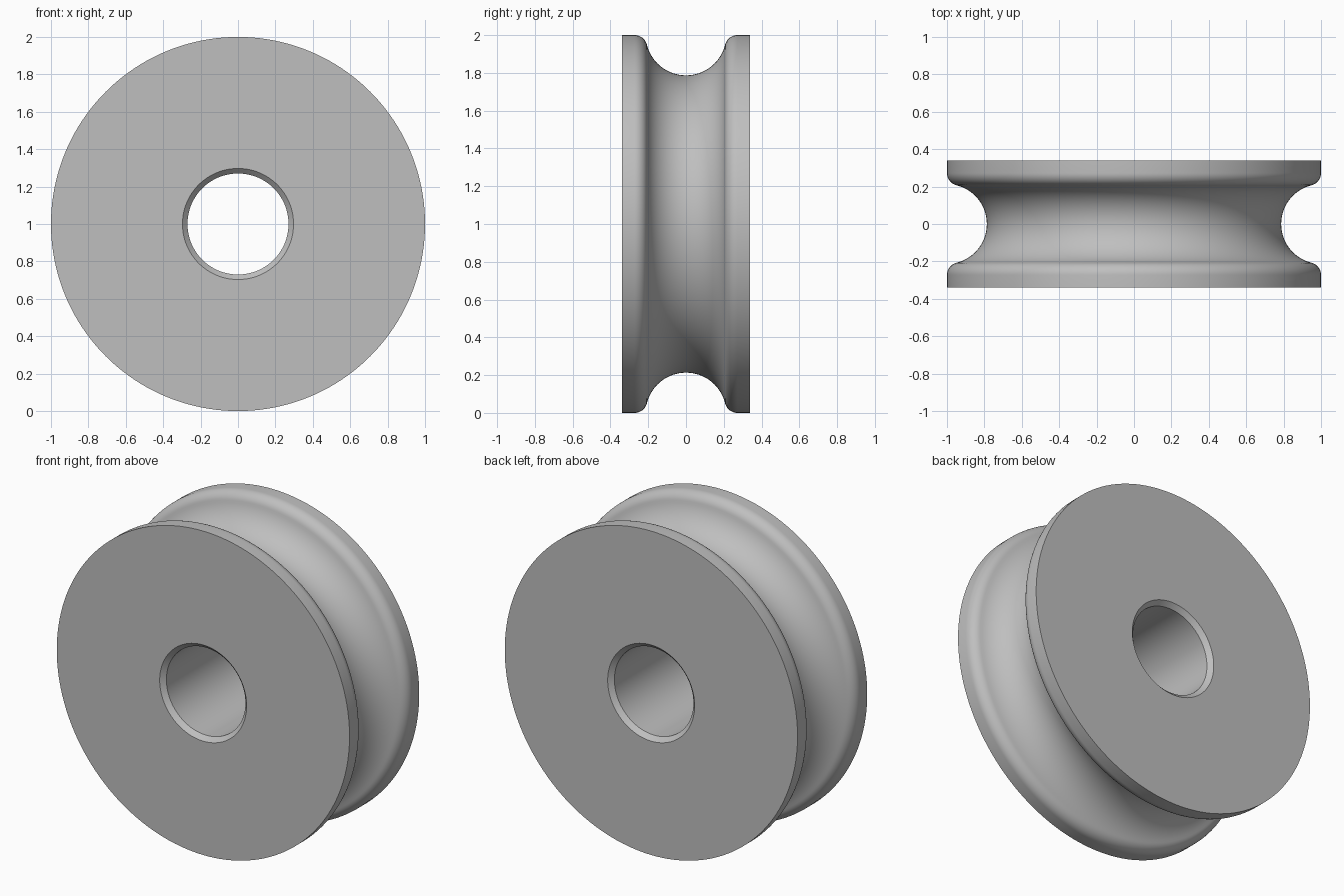
import bpy, bmesh, math
from mathutils import Matrix, Vector

cube = bpy.data.objects.get("Cube")
if cube:
    bpy.data.objects.remove(cube, do_unlink=True)

HALF_WIDTH = 0.34
RIM, BORE, CHAMFER = 1.0, 0.27, 0.027
GROOVE, FILLET = 0.213, 0.068
SEGMENTS = 160

grey = bpy.data.materials.new("light grey")
grey.use_nodes = True
colour = (0.52, 0.52, 0.52, 1)
grey.diffuse_color = colour
grey.node_tree.nodes["Principled BSDF"].inputs["Base Color"].default_value = colour


def arc(cy, cr, radius, start, end, steps):
    """Points (y, r) along an arc, angles measured from +y towards +r."""
    angles = [start + (end - start) * i / steps for i in range(steps + 1)]
    return [(cy + radius * math.cos(a), cr + radius * math.sin(a)) for a in angles]


# Half profile: groove floor, rounded lip, rim, flat side, chamfered bore
lip_y = math.sqrt((GROOVE + FILLET) ** 2 - FILLET ** 2)
tangent = math.atan2(FILLET, lip_y)
half = arc(0, RIM, GROOVE, -math.pi / 2, -tangent, 20)
half += arc(lip_y, RIM - FILLET, FILLET, math.pi - tangent, math.pi / 2, 10)[1:]
half += [(HALF_WIDTH, RIM), (HALF_WIDTH, BORE + CHAMFER), (HALF_WIDTH - CHAMFER, BORE)]
profile = half + [(-y, r) for y, r in reversed(half[1:])]

# Spin the closed profile round the axle
bm = bmesh.new()
verts = [bm.verts.new((0, y, r)) for y, r in profile]
edges = [bm.edges.new((v, verts[(i + 1) % len(verts)])) for i, v in enumerate(verts)]
bmesh.ops.spin(bm, geom=verts + edges, cent=(0, 0, 0), axis=(0, 1, 0),
               angle=math.tau, steps=SEGMENTS, use_merge=True)
bmesh.ops.remove_doubles(bm, verts=bm.verts, dist=0.0001)
bmesh.ops.recalc_face_normals(bm, faces=bm.faces)
bmesh.ops.transform(bm, matrix=Matrix.Translation(Vector((0, 0, RIM))), verts=bm.verts)

mesh = bpy.data.meshes.new("grooved_wheel")
bm.to_mesh(mesh)
bm.free()
mesh.materials.append(grey)
wheel = bpy.data.objects.new("grooved_wheel", mesh)
bpy.context.collection.objects.link(wheel)

# Smooth the curves, keep the side and bore edges sharp
bpy.context.view_layer.objects.active = wheel
wheel.select_set(True)
bpy.ops.object.shade_smooth_by_angle(angle=math.radians(30))
